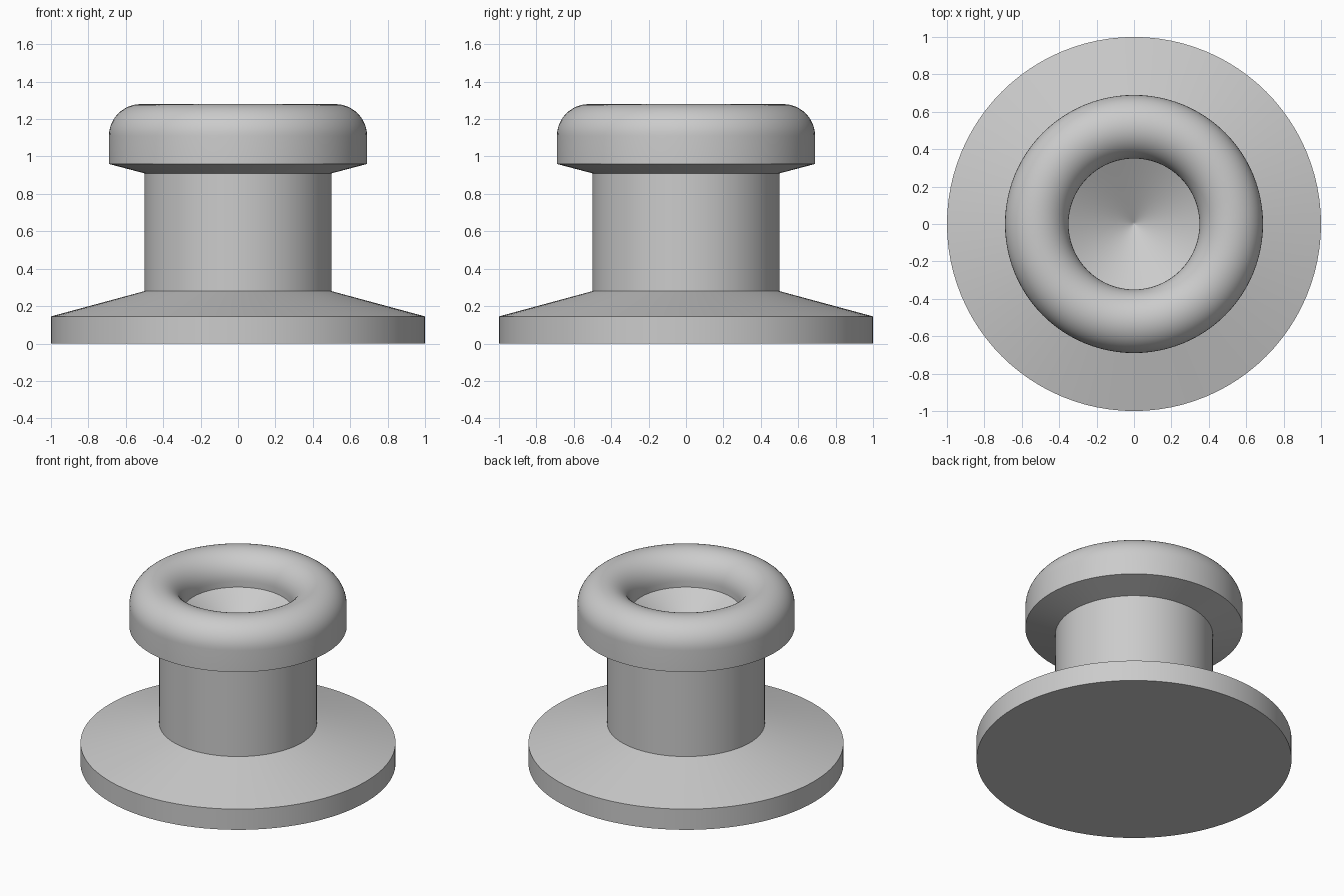
import bpy, bmesh, math

default = bpy.data.objects.get("Cube")
if default:
    bpy.data.objects.remove(default, do_unlink=True)

SEGMENTS = 96

# Single painted metal colour
grey = bpy.data.materials.new("grey_metal")
grey.use_nodes = True
colour = (0.6, 0.6, 0.6, 1)
grey.diffuse_color = colour
grey.node_tree.nodes["Principled BSDF"].inputs["Base Color"].default_value = colour


def lathe(name, profile):
    """Spin a (radius, height) outline around the vertical axis."""
    bm = bmesh.new()
    verts = [bm.verts.new((r, 0, z)) for r, z in profile]
    edges = [bm.edges.new(pair) for pair in zip(verts, verts[1:])]
    bmesh.ops.spin(bm, geom=verts + edges, cent=(0, 0, 0), axis=(0, 0, 1),
                   angle=math.tau, steps=SEGMENTS, use_duplicate=False)
    bmesh.ops.remove_doubles(bm, verts=bm.verts, dist=0.0001)
    bmesh.ops.dissolve_degenerate(bm, edges=bm.edges, dist=0.0001)
    # The outlines run upward on the outside, so normals should face outward
    outer = max(bm.faces, key=lambda f: f.calc_center_median().xy.length - abs(f.normal.z))
    if outer.normal.xy.dot(outer.calc_center_median().xy) < 0:
        bmesh.ops.reverse_faces(bm, faces=bm.faces)
    mesh = bpy.data.meshes.new(name)
    bm.to_mesh(mesh)
    bm.free()
    mesh.materials.append(grey)
    obj = bpy.data.objects.new(name, mesh)
    bpy.context.collection.objects.link(obj)
    bpy.ops.object.select_all(action='DESELECT')
    obj.select_set(True)
    bpy.context.view_layer.objects.active = obj
    bpy.ops.object.shade_smooth_by_angle(angle=math.radians(30))
    return obj


# Wide foot with a sloping top
lathe("base_flange", [(0, 0), (1, 0), (1, 0.145), (0.5, 0.28)])

# Straight column
lathe("post", [(0.5, 0.28), (0.5, 0.91)])

# Overhanging head: rounded ring lip around a shallow conical recess
mid, tube, lip_z = 0.52, 0.17, 1.11
lip = [(mid + tube * math.cos(a), lip_z + tube * math.sin(a))
       for a in (math.pi * i / 24 for i in range(25))]
recess = [(0.35, 1.07), (0.01, 0.87), (0, 0.865)]
lathe("head", [(0.5, 0.91), (0.69, 0.96)] + lip + recess)
